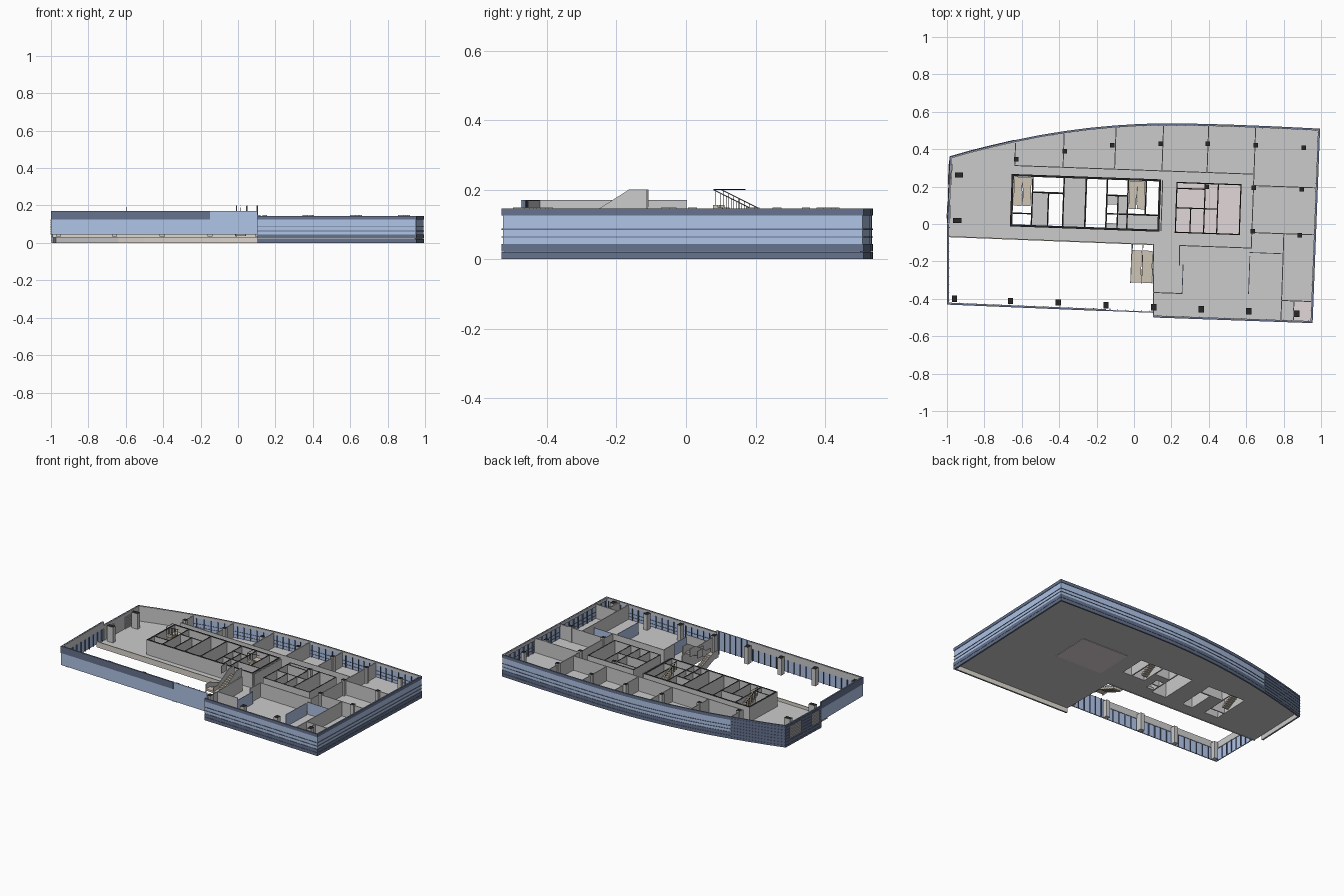
import bpy, bmesh, math
from mathutils import Vector

if "Cube" in bpy.data.objects:
    bpy.data.objects.remove(bpy.data.objects["Cube"])

COL = {"glass": (.43, .55, .80), "dark": (.13, .17, .27), "black": (.02, .02, .02),
       "tan": (.62, .56, .46), "beige": (.72, .68, .62), "pink": (.76, .68, .70), "white": (.92, .92, .92)}
cache = {}


def mat(key):
    if key not in cache:
        cache[key] = bpy.data.materials.new(key)
        cache[key].diffuse_color = (*(COL.get(key) or (.8, .8, .8)), 1)
    return cache[key]


def finish(name, bm, key=None, cap=None):
    bmesh.ops.recalc_face_normals(bm, faces=bm.faces[:])
    me = bpy.data.meshes.new(name)
    if key or cap:
        me.materials.append(mat(key or "plain_grey"))
    if cap:
        me.materials.append(mat(cap))
        for f in bm.faces:
            if f.normal.z > .9:
                f.material_index = 1
    bm.to_mesh(me)
    bm.free()
    ob = bpy.data.objects.new(name, me)
    bpy.context.scene.collection.objects.link(ob)
    return ob


def loft(bm, ring_a, ring_b):
    a = [bm.verts.new(p) for p in ring_a]
    b = [bm.verts.new(p) for p in ring_b]
    bm.faces.new(a)
    bm.faces.new(b[::-1])
    for i in range(len(a)):
        j = (i + 1) % len(a)
        bm.faces.new((a[i], b[i], b[j], a[j]))


def prism(bm, pts, z0, z1):
    loft(bm, [(x, y, z0) for x, y in pts], [(x, y, z1) for x, y in pts])


def T(x, y):
    """Plan frame of the building, turned about two degrees."""
    return (x + .036 * y, y - .036 * x)


def rect(x0, y0, x1, y1):
    return [T(x0, y0), T(x1, y0), T(x1, y1), T(x0, y1)]


def walls(name, segs, th, z0, z1, key=None, cap=None):
    bm = bmesh.new()
    for x0, y0, x1, y1 in segs:
        a, b = Vector(T(x0, y0)), Vector(T(x1, y1))
        d = (b - a).normalized() * th / 2
        n = Vector((-d.y, d.x))
        prism(bm, [a - d + n, a - d - n, b + d - n, b + d + n], z0, z1)
    return finish(name, bm, key, cap)


def offset(path, d):
    pts, out = [Vector(p) for p in path], []
    for i, p in enumerate(pts):
        ds = []
        if i > 0:
            ds.append((p - pts[i - 1]).normalized())
        if i < len(pts) - 1:
            ds.append((pts[i + 1] - p).normalized())
        ns = [Vector((-v.y, v.x)) for v in ds]
        m = sum(ns, Vector((0, 0))).normalized()
        out.append(p + m * d / m.dot(ns[0]))
    return out


def sweep(name, path, z0, z1, o0, o1, key=None):
    """Wall band following a clockwise path; offsets are outward."""
    bm = bmesh.new()
    rows = []
    for p, q in zip(offset(path, o0), offset(path, o1)):
        rows.append([bm.verts.new(c) for c in ((*p, z0), (*p, z1), (*q, z1), (*q, z0))])
    for r, s in zip(rows, rows[1:]):
        for k in range(4):
            bm.faces.new((r[k], r[(k + 1) % 4], s[(k + 1) % 4], s[k]))
    bm.faces.new(rows[0])
    bm.faces.new(rows[-1][::-1])
    return finish(name, bm, key)


def mullions(name, path, z0, z1, step=.045):
    bm = bmesh.new()
    for a, b in zip(path, path[1:]):
        a, b = Vector(a), Vector(b)
        d = (b - a).normalized()
        n = Vector((-d.y, d.x))
        cnt = max(1, round((b - a).length / step))
        for i in range(cnt):
            c = a + (b - a) * (i + .5) / cnt
            prism(bm, [c + d * s * .0015 + n * o for s, o in ((-1, -.006), (1, -.006), (1, -.013), (-1, -.013))], z0, z1)
    finish(name, bm, "dark")


# Plan paths, clockwise from above
arc = [(-.64, .448), (-.5, .476), (-.37, .497), (-.24, .514), (-.1, .527), (.03, .535), (.15, .538),
       (.3, .537), (.5, .532), (.75, .522), (.995, .51)]
main = arc + [(.955, -.53), (.105, -.5)]
solid = [(-.998, .005), (-.985, .36), (-.88, .39), (-.76, .42), (-.64, .448)]
high_a = [(.105, -.475), (-.15, -.465)]
high_b = [(-.15, -.465), (-1, -.43), (-.998, .003)]

# Banded curtain wall
for nm, z0, z1, o0, o1, key in (
        ("spandrel_lower", 0, .021, 0, -.008, "dark"), ("spandrel_upper", .0225, .044, 0, -.008, "dark"),
        ("spandrel_lining", 0, .044, -.008, -.011, "beige"), ("window_band", .044, .125, -.003, -.006, "glass"),
        ("transom_low", .062, .065, 0, -.008, "dark"), ("transom_mid", .084, .0875, 0, -.008, "dark"),
        ("parapet_band", .125, .145, 0, -.008, "dark"), ("parapet_lining", .125, .144, -.008, -.011, None)):
    sweep("facade_" + nm, main, z0, z1, o0, o1, key)
mullions("facade_mullions", main, .044, .125)

# Solid panelled end wall with ribs
sweep("end_wall_panels", solid, 0, .145, 0, -.007, "dark")
sweep("end_wall_lining", solid, 0, .144, -.007, -.011)
for i in range(7):
    sweep("end_wall_rib_%d" % i, solid, .012 + i * .02, .015 + i * .02, .002, 0, "dark")

# White louvres in the end wall
bm = bmesh.new()
for y0, y1 in ((.03, .1), (.21, .32)):
    for side in (.004, -.013):
        for k in range(8):
            p, q = [(-.998 + .0366 * (y - .005), y) for y in (y0, y1)]
            z = .046 + k * .01
            prism(bm, [(p[0] - side - .001, p[1]), (q[0] - side - .001, q[1]),
                       (q[0] - side + .003, q[1]), (p[0] - side + .003, p[1])], z, z + .008)
finish("end_wall_louvres", bm, "white")

# Raised glazed screen around the open front court
sweep("court_screen_tall_glass", high_a, .045, .17, 0, -.006, "glass")
sweep("court_screen_glass", high_b, .045, .125, 0, -.006, "glass")
sweep("court_screen_parapet", high_b, .125, .17, .001, -.007, "dark")
sweep("court_screen_parapet_lining", high_b, .125, .169, -.007, -.010)
mullions("court_screen_mullions", high_b, .045, .125)
mullions("court_screen_tall_mullions", high_a, .045, .17)

# Floor slab with shaft and stair openings
outer = offset(solid[:-1] + main, -.009) + [Vector((.105, -.11)), Vector((-.99, -.068))]
holes = [(-.545, .155, -.385, .232), (-.458, -.025, -.385, .145), (-.258, -.025, -.154, .232),
         (-.146, .153, -.042, .232), (-.146, 0, -.09, .1), (.062, .055, .125, .232),
         (-.65, -.025, -.552, .232), (-.034, .055, .054, .232)]
loops = [[tuple(p) for p in outer]] + [rect(*h) for h in holes]
tmp = bmesh.new()
ring_ids, n = [], 0
for lp in loops:
    vs = [tmp.verts.new((x, y, 0)) for x, y in lp]
    for i in range(len(vs)):
        tmp.edges.new((vs[i - 1], vs[i]))
    ring_ids.append(list(range(n, n + len(vs))))
    n += len(vs)
tmp.verts.index_update()
bmesh.ops.triangle_fill(tmp, use_beauty=True, use_dissolve=False, edges=tmp.edges[:], normal=(0, 0, 1))
tris = [[v.index for v in f.verts] for f in tmp.faces]
tmp.free()
flat = [p for lp in loops for p in lp]
bm = bmesh.new()
top = [bm.verts.new((x, y, .045)) for x, y in flat]
bot = [bm.verts.new((x, y, .03)) for x, y in flat]
for t in tris:
    bm.faces.new([top[i] for i in t])
    bm.faces.new([bot[i] for i in reversed(t)])
for ids in ring_ids:
    for i in range(len(ids)):
        a, b = ids[i - 1], ids[i]
        bm.faces.new((top[a], top[b], bot[b], bot[a]))
finish("floor_slab", bm)
walls("slab_edge_upstand", [(-.985, -.103, .1, -.106)], .006, .028, .066, "beige")

# Pink wet-room floors
bm = bmesh.new()
prism(bm, rect(.225, -.033, .56, .227), .027, .047)
prism(bm, rect(.87, -.488, .965, -.382), .046, .048)
finish("wet_room_floors", bm, "pink")

# Room partitions
walls("office_partitions", [
    (-.645, .289, .631, .289), (-.648, .289, -.648, .408), (-.39, .289, -.39, .466), (-.114, .289, -.114, .506),
    (.139, .289, .139, .528), (.38, .289, .38, .534), (.631, -.106, .631, .534), (.631, .228, .965, .228),
    (.631, -.023, .966, -.023), (.248, -.106, .631, -.106), (.109, -.106, .122, -.49), (.248, -.106, .25, -.21),
    (.12, -.362, .27, -.362), (.802, -.022, .803, -.486), (.803, -.38, .963, -.38), (.869, -.38, .869, -.486),
    (.145, -.03, .145, .238)], .005, .045, .14)
walls("glass_partitions", [(.625, -.15, .625, -.35), (.625, -.13, .79, -.13), (.27, -.21, .27, -.36)],
      .004, .045, .125, "glass")

# Service cores
def frame(x0, y0, x1, y1):
    return [(x0, y0, x1, y0), (x1, y0, x1, y1), (x1, y1, x0, y1), (x0, y1, x0, y0)]

walls("core_outer_walls", frame(-.657, -.031, .131, .238), .011, .03, .143, None, "black")
walls("core_inner_walls", [(x, -.031, x, .238) for x in (-.548, -.381, -.263, -.15, -.038)] + [
    (.058, .05, .058, .238), (-.462, -.031, -.462, .15), (-.548, .15, -.381, .15), (-.15, .148, -.038, .148),
    (-.657, .035, -.548, .035), (-.15, .05, .131, .05), (-.09, -.031, -.09, .148)], .007, .03, .143, None, "black")
walls("wet_core_walls", frame(.222, -.036, .564, .23) + [
    (.373, -.036, .373, .23), (.443, -.036, .443, .23), (.222, .095, .443, .095), (.222, .199, .373, .199),
    (.3, -.036, .3, .095)], .006, .045, .14, None, "black")

# Columns with cut black tops
def columns(name, spots, w, d, z0):
    bm = bmesh.new()
    for x, y in spots:
        prism(bm, [(x - w, y - d), (x + w, y - d), (x + w, y + d), (x - w, y + d)], z0, .148)
    finish(name, bm, None, "black")

columns("end_columns", [(-.935, .262), (-.945, .019)], .022, .013, .045)
columns("inner_columns", [(-.63, .345), (-.37, .388), (-.115, .42), (.142, .43), (.394, .43), (.65, .42), (.908, .408),
                          (.64, .195), (.897, .185), (.388, .2), (.635, -.04), (.886, -.06)], .012, .012, .045)
columns("front_columns", [(-.96 + i * .2535 - (.0 if i else -.001), -.402 - i * .011) for i in range(8) if i > 0 and i < 0] +
        [(-.96, -.4), (-.66, -.412), (-.405, -.42), (-.15, -.434), (.105, -.446), (.36, -.456), (.614, -.466),
         (.87, -.48)], .014, .017, .035)


# Half-turn stairs
def stair(name, x0, x1, near, far, z0, z1, n=8):
    bm = bmesh.new()
    xm, zm, dy, dz = (x0 + x1) / 2, (z0 + z1) / 2, (far - near) / n, (z1 - z0) / (2 * n)
    for i in range(n):
        ya, yb = sorted((near + i * dy, near + (i + 1) * dy))
        for a, b, z in ((x0, xm - .003, z0 + (i + 1) * dz), (xm + .003, x1, z1 - i * dz)):
            prism(bm, rect(a, ya, b, yb), z - .014, z)
    ya, yb = sorted((far, far + math.copysign(.042, dy)))
    prism(bm, rect(x0, ya, x1, yb), zm - .008, zm + .004)
    finish(name, bm, "tan")


def side_panel(bm, x, pts, th=.004):
    rings = [[(*T(x + s * th / 2, y), z) for y, z in pts] for s in (-1, 1)]
    loft(bm, *rings)


stair("court_stair", -.005, .105, -.14, -.27, .045, .155)
stair("core_stair_left", -.648, -.556, .075, .188, .045, .155)
stair("core_stair_right", -.032, .052, .08, .188, .045, .155)

# Solid guards of the court stair
bm = bmesh.new()
for x in (.052, .108):
    side_panel(bm, x, [(-.315, .085), (-.27, .085), (-.15, .145), (-.108, .145), (-.108, .2), (-.16, .2), (-.27, .13), (-.315, .13)])
side_panel(bm, -.007, [(-.315, .085), (-.27, .085), (-.15, .035), (-.108, .035), (-.108, .085), (-.15, .085), (-.27, .135), (-.315, .135)])
side_panel(bm, -.004, [(-.16, .15), (-.108, .15), (-.108, .2), (-.16, .2)])
finish("court_stair_guards", bm)

# Thin core stair handrails with balusters
bm = bmesh.new()
for x in (-.602, .01):
    side_panel(bm, x, [(.08, .198), (.2, .138), (.2, .141), (.08, .201)], .002)
    side_panel(bm, x, [(.08, .199), (.15, .199), (.15, .201), (.08, .201)], .002)
    for k in range(8):
        y = .085 + k * .015
        z = .198 - (y - .08) * .5
        side_panel(bm, x, [(y, z - .04), (y + .0015, z - .04), (y + .0015, z), (y, z)], .0015)
finish("core_stair_rails", bm, "black")

for m in bpy.data.materials:
    if m.users and not m.is_grease_pencil:
        m.use_nodes = True
        m.node_tree.nodes["Principled BSDF"].inputs["Base Color"].default_value = m.diffuse_color
